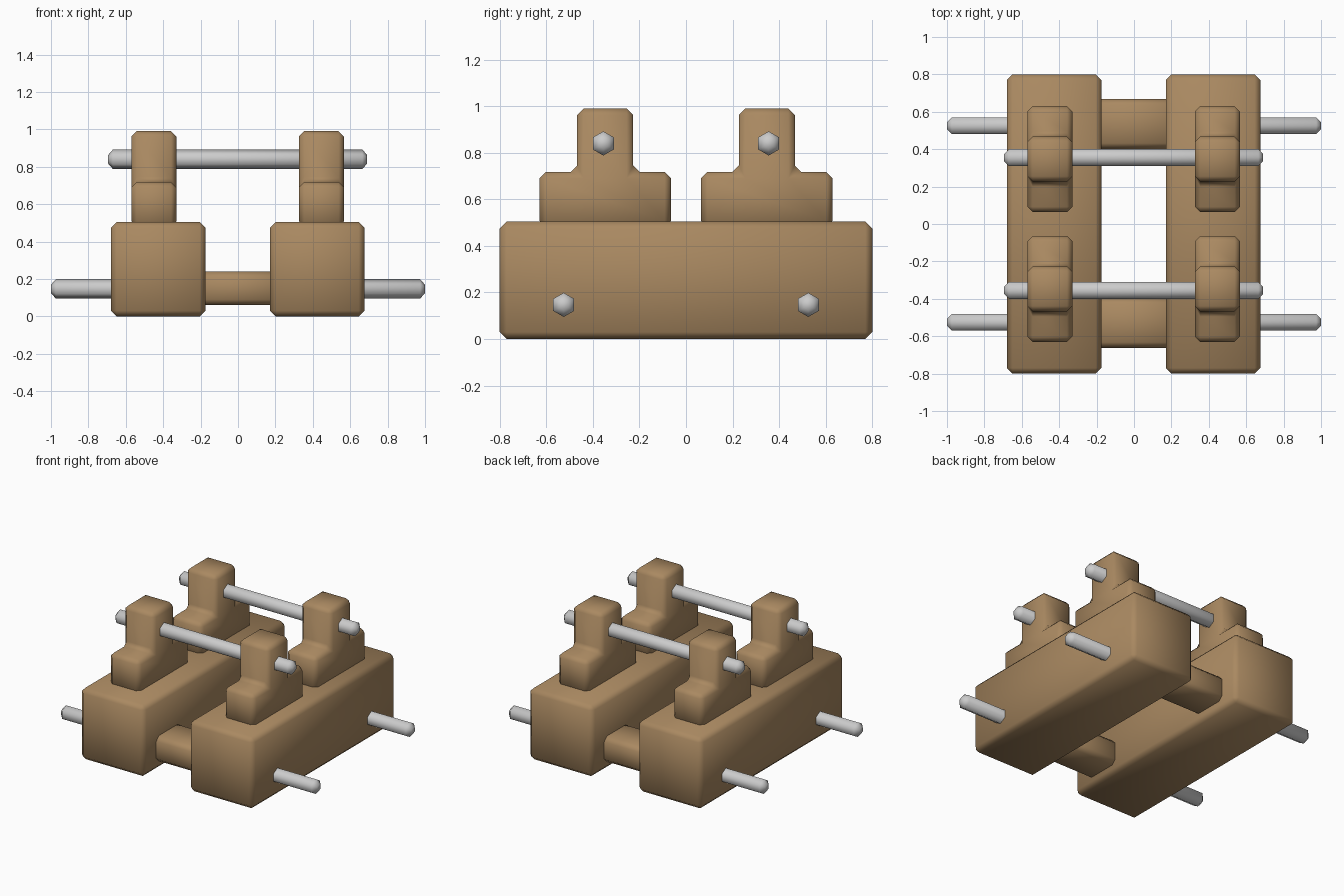
import bpy, bmesh, math
from mathutils import Matrix

if "Cube" in bpy.data.objects:
    bpy.data.objects.remove(bpy.data.objects["Cube"])

CX = -0.002  # tiny sideways offset of the frame


def material(name, color):
    m = bpy.data.materials.new(name)
    m.diffuse_color = color
    m.use_nodes = True
    m.node_tree.nodes["Principled BSDF"].inputs["Base Color"].default_value = m.diffuse_color
    return m


wood = material("wood", (0.40, 0.25, 0.12, 1))
metal = material("metal", (0.55, 0.55, 0.55, 1))


def finish(bm, name, mat, bevel, angle, smooth):
    bmesh.ops.recalc_face_normals(bm, faces=bm.faces)
    me = bpy.data.meshes.new(name)
    bm.to_mesh(me)
    bm.free()
    ob = bpy.data.objects.new(name, me)
    bpy.context.collection.objects.link(ob)
    me.materials.append(mat)
    mod = ob.modifiers.new("chamfer", 'BEVEL')
    mod.width = bevel
    mod.segments = 1
    mod.limit_method = 'ANGLE'
    mod.angle_limit = math.radians(angle)
    bpy.ops.object.select_all(action='DESELECT')
    ob.select_set(True)
    bpy.context.view_layer.objects.active = ob
    bpy.ops.object.modifier_apply(modifier=mod.name)
    bpy.ops.object.shade_smooth_by_angle(angle=math.radians(smooth))
    return ob


def prism(name, profile, x0, x1, bevel):
    """Extrude a (y, z) outline along x."""
    bm = bmesh.new()
    face = bm.faces.new([bm.verts.new((x0, y, z)) for y, z in profile])
    ext = bmesh.ops.extrude_face_region(bm, geom=[face])
    moved = [v for v in ext["geom"] if isinstance(v, bmesh.types.BMVert)]
    bmesh.ops.translate(bm, verts=moved, vec=(x1 - x0, 0, 0))
    return finish(bm, name, wood, bevel, 30, 60)


def block(name, x0, x1, y0, y1, z0, z1, bevel):
    return prism(name, [(y0, z0), (y1, z0), (y1, z1), (y0, z1)], x0, x1, bevel)


def rod(name, x, y, z, length):
    """Six-sided rod along x with chamfered ends."""
    bm = bmesh.new()
    bmesh.ops.create_cone(bm, cap_ends=True, segments=6, radius1=0.052,
                          radius2=0.052, depth=length)
    bm.transform(Matrix.Rotation(math.pi / 2, 4, 'Y'))
    # keep a corner of the hexagon pointing up
    if abs(max(v.co.z for v in bm.verts) - 0.052) > 1e-4:
        bm.transform(Matrix.Rotation(math.pi / 6, 4, 'X'))
    bm.transform(Matrix.Translation((x, y, z)))
    return finish(bm, name, metal, 0.026, 70, 50)


# stepped upright outline, (offset from its centre, height)
UPRIGHT = [(-0.283, 0.48), (0.283, 0.48), (0.283, 0.718), (0.12, 0.718),
           (0.12, 0.99), (-0.12, 0.99), (-0.12, 0.718), (-0.283, 0.718)]

for sx, side in ((-1, "left"), (1, "right")):
    # long side beam
    c = CX + sx * 0.425
    block(f"{side}_beam", c - 0.252, c + 0.252, -0.8, 0.8, 0, 0.505, 0.03)
    # stepped uprights on the beam
    c = CX + sx * 0.448
    for sy, end in ((-1, "front"), (1, "back")):
        prism(f"{side}_{end}_upright", [(sy * 0.347 + y, z) for y, z in UPRIGHT],
              c - 0.12, c + 0.12, 0.028)

for sy, end in ((-1, "front"), (1, "back")):
    # spacer between the beams
    yc = sy * 0.532 + 0.003
    block(f"{end}_spacer", CX - 0.22, CX + 0.22, yc - 0.133, yc + 0.133,
          0.06, 0.24, 0.03)
    # upper cross bar and lower axle
    rod(f"{end}_cross_bar", CX, sy * 0.355, 0.84, 1.386)
    rod(f"{end}_axle", 0, sy * 0.525, 0.147, 2.0)
